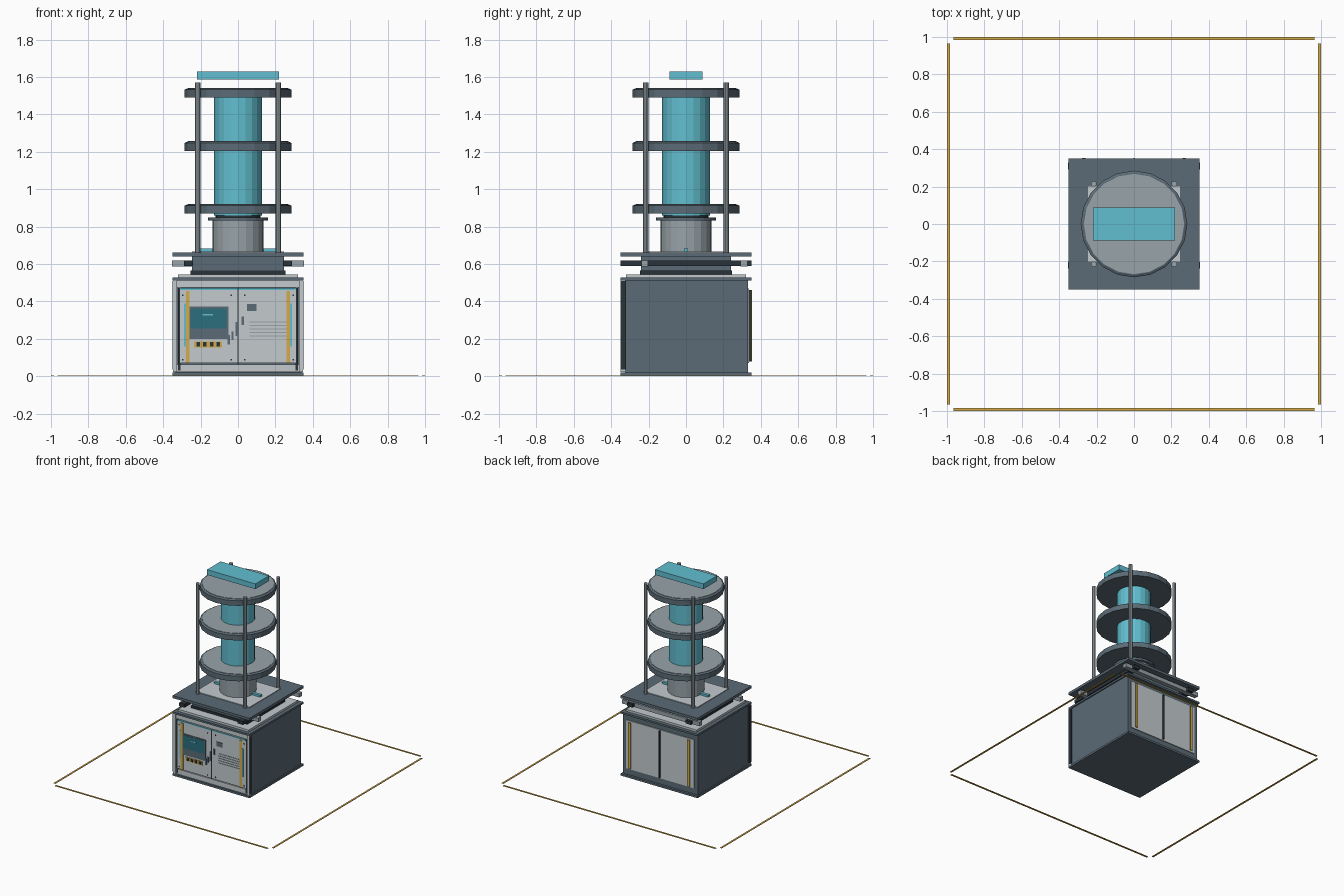
import bpy, math

if "Cube" in bpy.data.objects:
    bpy.data.objects.remove(bpy.data.objects["Cube"])


def material(name, code):
    rgb = [int(code[i:i + 2], 16) / 255 for i in (0, 2, 4)]
    col = [c / 12.92 if c < 0.04 else ((c + 0.055) / 1.055) ** 2.4 for c in rgb] + [1]
    m = bpy.data.materials.new(name)
    m.use_nodes = True
    m.diffuse_color = col
    m.node_tree.nodes["Principled BSDF"].inputs["Base Color"].default_value = col
    return m


slate = material("slate", "5b6b76")
black = material("near black", "2b333a")
grey = material("mid grey", "98a3a9")
pale = material("pale grey", "c3cbce")
cyan = material("cyan", "62bfd1")
teal = material("dark teal", "2b6e7c")
gold = material("gold", "d3ab4b")


def finish(name, mat):
    ob = bpy.context.object
    ob.name = name
    ob.data.materials.append(mat)
    return ob


def box(name, mat, x, y, z):
    """Box from (low, high) ranges on each axis."""
    mid = [(r[0] + r[1]) / 2 for r in (x, y, z)]
    bpy.ops.mesh.primitive_cube_add(size=1, location=mid)
    ob = finish(name, mat)
    ob.scale = [r[1] - r[0] for r in (x, y, z)]
    return ob


def slab(name, mat, hx, hy, z):
    return box(name, mat, (-hx, hx), (-hy, hy), z)


def drum(name, mat, r, z, sides=20, x=0, y=0, top=None):
    bpy.ops.mesh.primitive_cone_add(vertices=sides, radius1=r, radius2=top or r,
                                    depth=z[1] - z[0], location=(x, y, sum(z) / 2))
    return finish(name, mat)


# Floor boundary strips
for s, side in ((-1, "a"), (1, "b")):
    e = sorted((s * 0.985, s))
    box("floor_strip_x_" + side, gold, (-0.965, 0.965), e, (0, 0.004))
    box("floor_strip_y_" + side, gold, e, (-0.965, 0.965), (0, 0.004))

# Cabinet
slab("cabinet_base", slate, 0.35, 0.35, (0.004, 0.02))
box("cabinet_body", slate, (-0.34, 0.34), (-0.325, 0.332), (0.02, 0.515))
slab("cabinet_top", slate, 0.35, 0.35, (0.513, 0.528))
slab("cabinet_cap", pale, 0.32, 0.32, (0.528, 0.545))
box("front_frame_top", pale, (-0.325, 0.325), (-0.338, -0.325), (0.475, 0.513))
box("front_frame_bottom", pale, (-0.325, 0.325), (-0.338, -0.325), (0.022, 0.062))
for s, side in ((-1, "right"), (1, "left")):
    box("front_post_" + side, pale, sorted((s * 0.325, s * 0.348)), (-0.35, -0.325), (0.022, 0.513))
    box("post_cover_" + side, black, sorted((s * 0.338, s * 0.35)), (-0.348, -0.322), (0.035, 0.508))
    box("post_seam_" + side, black, sorted((s * 0.308, s * 0.322)), (-0.34, -0.325), (0.03, 0.475))
    # Doors, front and back, with their trim
    xr = sorted((s * 0.004, s * 0.31))
    box("front_door_" + side, pale, xr, (-0.342, -0.325), (0.07, 0.468))
    box("back_door_" + side, pale, xr, (0.332, 0.338), (0.07, 0.468))
    xr = sorted((s * 0.258, s * 0.278))
    box("front_stripe_" + side, gold, xr, (-0.347, -0.342), (0.07, 0.455))
    box("back_stripe_" + side, gold, xr, (0.347, 0.353), (0.08, 0.46))
    box("front_light_" + side, cyan, sorted((s * 0.278, s * 0.288)), (-0.347, -0.342), (0.16, 0.39))
    for bx in (0.035, 0.295):
        for bz in (0.085, 0.43):
            box("door_bolt", black, (s * bx - 0.004, s * bx + 0.004), (-0.346, -0.342), (bz, bz + 0.008))
box("front_door_gap", black, (-0.004, 0.004), (-0.344, -0.325), (0.065, 0.47))
box("back_door_gap", black, (-0.004, 0.004), (0.332, 0.354), (0.08, 0.46))
box("front_light_top", cyan, (-0.31, 0.31), (-0.344, -0.338), (0.462, 0.471))

# Control panel on the front
box("screen_frame", slate, (-0.262, -0.052), (-0.347, -0.342), (0.2, 0.372))
box("screen", teal, (-0.255, -0.062), (-0.349, -0.347), (0.255, 0.362))
box("screen_readout", cyan, (-0.19, -0.135), (-0.35, -0.349), (0.325, 0.333))
box("button_plate", gold, (-0.235, -0.085), (-0.346, -0.342), (0.155, 0.187))
for i in range(4):
    bx = -0.222 + i * 0.036
    box("button", black, (bx, bx + 0.018), (-0.349, -0.346), (0.16, 0.182))
box("name_plate", slate, (0.047, 0.1), (-0.346, -0.342), (0.35, 0.386))
for i in range(5):
    bz = 0.212 + i * 0.019
    box("vent_slot", grey, (0.062, 0.262), (-0.345, -0.342), (bz, bz + 0.006))
for hx, hz, hh in ((-0.055, 0.17, 0.05), (-0.035, 0.195, 0.045), (-0.013, 0.215, 0.075), (0.02, 0.275, 0.045)):
    box("door_handle", slate, (hx, hx + 0.012), (-0.35, -0.342), (hz, hz + hh))

# Sliding carriage
slab("carriage_foot", black, 0.255, 0.245, (0.545, 0.565))
slab("carriage_block", slate, 0.245, 0.24, (0.565, 0.64))
for s, side in ((-1, "a"), (1, "b")):
    box("dark_rail_" + side, black, sorted((s * 0.24, s * 0.29)), (-0.35, 0.35), (0.59, 0.618))
    ry = 0.31 if s > 0 else -0.22
    box("cross_rail_" + side, grey, (-0.352, 0.352), (ry - 0.018, ry + 0.018), (0.587, 0.62))
slab("platform", slate, 0.35, 0.35, (0.64, 0.661))
slab("platform_pad", pale, 0.245, 0.2, (0.661, 0.667))
for s in (-1, 1):
    box("pad_light", cyan, (s * 0.17 - 0.04, s * 0.17 + 0.04), (-0.012, 0.012), (0.667, 0.683))

# Central column
drum("pedestal", grey, 0.137, (0.6, 0.832))
drum("pedestal_flange", slate, 0.16, (0.832, 0.85))
drum("column_neck", black, 0.12, (0.85, 0.862))
drum("core_column", cyan, 0.127, (0.86, 1.5))

# Stacked trays with a pale top
for i, z in enumerate((0.87, 1.205, 1.49)):
    drum("tray_%d" % i, slate, 0.285, (z, z + 0.042))
    drum("tray_rim_%d" % i, slate, 0.285, (z + 0.042, z + 0.049), top=0.272)
    drum("tray_top_%d" % i, grey, 0.268, (z + 0.045, z + 0.052))

# Corner posts with feet
for sx in (-1, 1):
    for sy in (-1, 1):
        drum("corner_post", grey, 0.015, (0.66, 1.57), 10, sx * 0.215, sy * 0.215)

# Beam above the stack
slab("top_beam", cyan, 0.22, 0.088, (1.587, 1.63))
